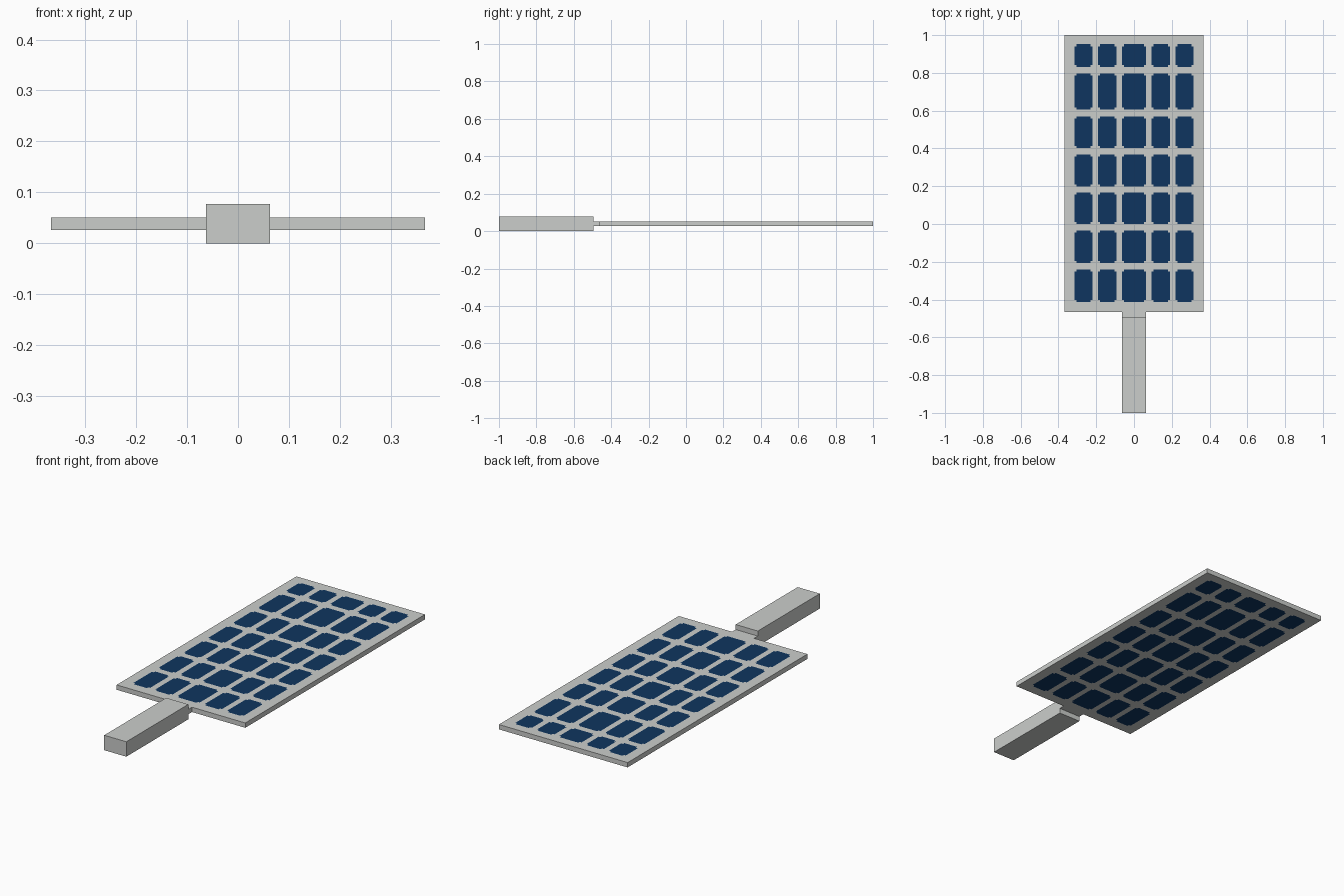
import bpy, bmesh

if "Cube" in bpy.data.objects:
    bpy.data.objects.remove(bpy.data.objects["Cube"])

def material(name, rgb):
    m = bpy.data.materials.new(name)
    m.diffuse_color = (*rgb, 1)
    m.use_nodes = True
    m.node_tree.nodes["Principled BSDF"].inputs["Base Color"].default_value = m.diffuse_color
    return m

grey = material("light grey", (0.60, 0.615, 0.60))
blue = material("dark blue", (0.0045, 0.036, 0.115))

def finish(bm, name, mats):
    me = bpy.data.meshes.new(name)
    bm.to_mesh(me)
    bm.free()
    for m in mats:
        me.materials.append(m)
    ob = bpy.data.objects.new(name, me)
    bpy.context.collection.objects.link(ob)

def box(name, lo, hi):
    bm = bmesh.new()
    bmesh.ops.create_cube(bm, size=1)
    for v in bm.verts:
        v.co = [(a + b) / 2 + c * (b - a) for a, b, c in zip(lo, hi, v.co)]
    finish(bm, name, [grey])

# Handle and the thin neck joining it to the paddle
box("handle", (-0.063, -1, 0), (0.063, -0.495, 0.077))
box("neck", (-0.063, -0.495, 0.026), (0.063, -0.465, 0.051))

# Paddle: a slab divided along the cell edges, cells coloured on both sides
cols = [(-0.315, -0.220), (-0.190, -0.092), (-0.063, 0.063), (0.092, 0.190), (0.220, 0.315)]
rows = [(-0.413, -0.240), (-0.206, -0.034), (0.0, 0.168), (0.198, 0.368),
        (0.402, 0.570), (0.606, 0.798), (0.832, 0.952)]
NOTCH = 0.011

def lines(spans, lo, hi):
    out = [lo, hi]
    for a, b in spans:
        out += [a, a + NOTCH, b - NOTCH, b]
    return sorted(out)

def depth(v, spans):
    """0 outside a cell, 1 in its rim, 2 in its core"""
    for a, b in spans:
        if a < v < b:
            return 2 if a + NOTCH < v < b - NOTCH else 1
    return 0

bm = bmesh.new()
xs, ys = lines(cols, -0.367, 0.367), lines(rows, -0.465, 1.0)
grid = [[bm.verts.new((x, y, 0.026)) for y in ys] for x in xs]
for i in range(len(xs) - 1):
    for j in range(len(ys) - 1):
        bm.faces.new((grid[i][j], grid[i + 1][j], grid[i + 1][j + 1], grid[i][j + 1]))
ext = bmesh.ops.extrude_face_region(bm, geom=bm.faces[:], use_keep_orig=True)
for v in ext["geom"]:
    if isinstance(v, bmesh.types.BMVert):
        v.co.z = 0.051
bm.normal_update()
bmesh.ops.recalc_face_normals(bm, faces=bm.faces[:])
for f in bm.faces:
    c = f.calc_center_median()
    dx, dy = depth(c.x, cols), depth(c.y, rows)
    # notched corners stay grey
    if abs(f.normal.z) > 0.5 and dx and dy and dx + dy > 2:
        f.material_index = 1
finish(bm, "paddle", [grey, blue])
